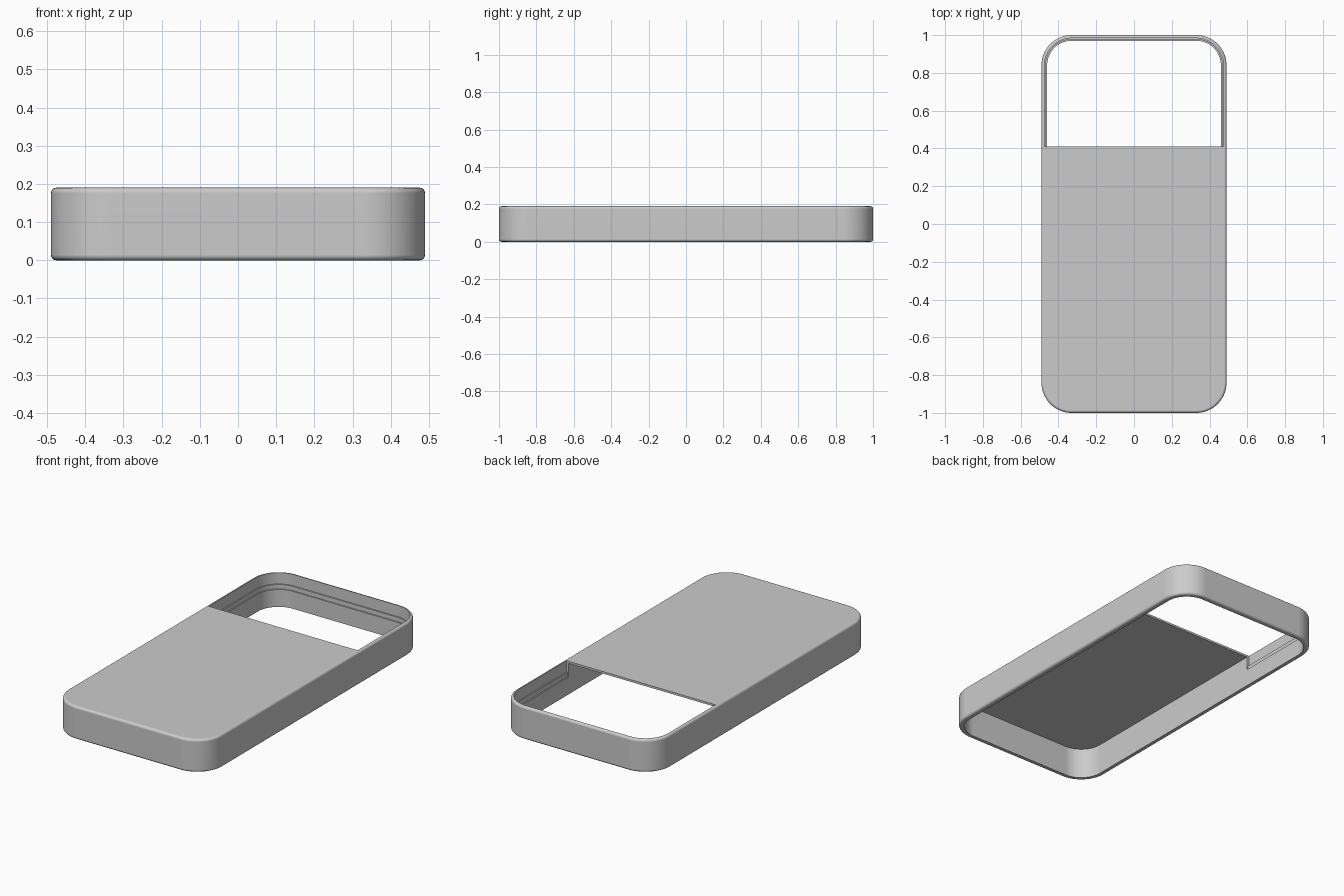
import bpy, bmesh, math

cube = bpy.data.objects.get("Cube")
if cube:
    bpy.data.objects.remove(cube, do_unlink=True)

HALF_W, HALF_L, HEIGHT = 0.49, 1.0, 0.19
CORNER, SPLIT_Y = 0.16, 0.41      # plan corner radius, edge of the cover
BEVEL, WALL, COVER = 0.014, 0.03, 0.012

grey = bpy.data.materials.new("plain grey")
grey.use_nodes = True
grey.diffuse_color = (0.6, 0.6, 0.6, 1)
grey.node_tree.nodes["Principled BSDF"].inputs["Base Color"].default_value = (0.6, 0.6, 0.6, 1)


def u_path(inset, z, side, steps=14):
    """U-shaped half of the rounded outline, open at the split line."""
    r = CORNER - inset
    cx, cy = HALF_W - CORNER, HALF_L - CORNER
    arc = [(cx + r * math.cos(a), side * (cy + r * math.sin(a)))
           for a in (math.pi / 2 * i / steps for i in range(steps + 1))]
    half = [(HALF_W - inset, SPLIT_Y)] + arc
    return [(x, y, z) for x, y in half] + [(-x, y, z) for x, y in reversed(half)]


def outer_profile(steps=5):
    """Outside of the wall as (inset, z), rounded at bottom and top."""
    arc = [math.pi / 2 * i / steps for i in range(steps + 1)]
    low = [(BEVEL * (1 - math.sin(a)), BEVEL * (1 - math.cos(a))) for a in arc]
    return low + [(d, HEIGHT - z) for d, z in reversed(low)]


def sweep(name, profile, side, covered):
    bm = bmesh.new()
    loops = [[bm.verts.new(p) for p in u_path(d, z, side)] for d, z in profile]
    pairs = list(zip(loops, loops[1:]))
    if not covered:
        pairs.append((loops[-1], loops[0]))
    for a, b in pairs:
        for i in range(len(a) - 1):
            bm.faces.new((a[i], a[i + 1], b[i + 1], b[i]))
    if covered:
        # underside and top of the cover, then the end face at the split
        bm.faces.new(loops[0])
        bm.faces.new(loops[-1])
        bm.faces.new([l[0] for l in loops] + [l[-1] for l in reversed(loops)])
    bmesh.ops.recalc_face_normals(bm, faces=bm.faces)
    mesh = bpy.data.meshes.new(name)
    bm.to_mesh(mesh)
    bm.free()
    mesh.materials.append(grey)
    obj = bpy.data.objects.new(name, mesh)
    bpy.context.collection.objects.link(obj)
    bpy.ops.object.select_all(action='DESELECT')
    obj.select_set(True)
    bpy.context.view_layer.objects.active = obj
    bpy.ops.object.shade_smooth_by_angle(angle=math.radians(30))
    # keep the big flat faces flat next to the rounded edges
    weighted = obj.modifiers.new("flat faces", 'WEIGHTED_NORMAL')
    weighted.keep_sharp = True
    return obj


# Covered front part: full-thickness wall closed by a thin top
sweep("covered_shell", [(WALL, HEIGHT - COVER), (WALL, 0)] + outer_profile(), -1, True)

# Open back part: thin rim above two small ledges
ledges = [(0.016, HEIGHT), (0.016, 0.125), (0.023, 0.125), (0.023, 0.10), (WALL, 0.10)]
sweep("open_frame", [(WALL, 0)] + outer_profile() + ledges, 1, False)
